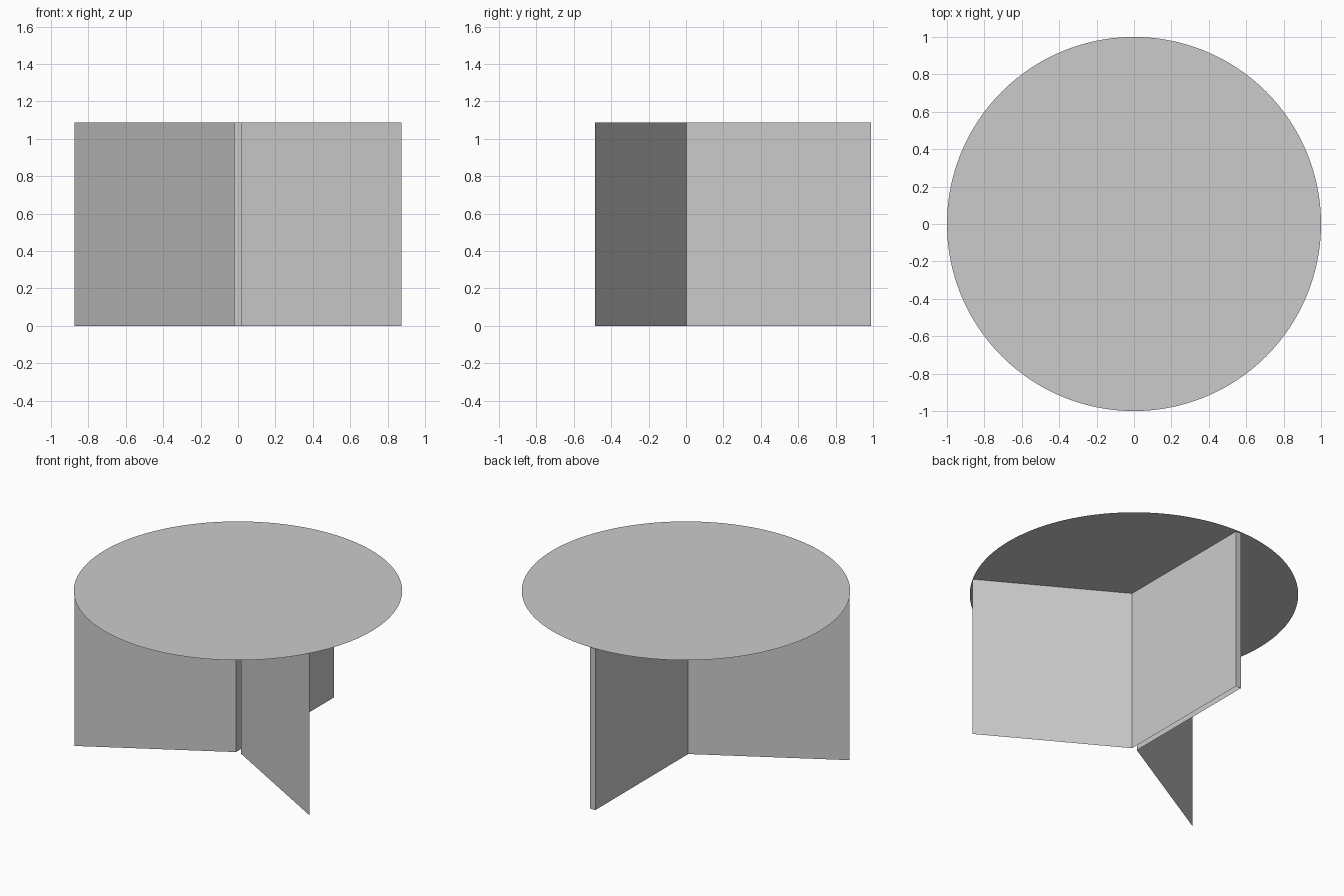
import bpy, bmesh

if "Cube" in bpy.data.objects:
    bpy.data.objects.remove(bpy.data.objects["Cube"])

HEIGHT = 1.09
RADIUS = 1.0


def make_object(name, bm):
    mesh = bpy.data.meshes.new(name)
    bm.to_mesh(mesh)
    bm.free()
    obj = bpy.data.objects.new(name, mesh)
    bpy.context.collection.objects.link(obj)
    return obj


# Round table top: a thin flat sheet
bm = bmesh.new()
bmesh.ops.create_circle(bm, cap_ends=True, segments=128, radius=RADIUS)
bmesh.ops.translate(bm, verts=bm.verts, vec=(0, 0, HEIGHT))
make_object("table_top", bm)

# Three-winged base: one folded sheet, doubled back on itself at the rear wing
half = [(-0.874, -0.487), (-0.019, 0.004), (-0.019, 0.99)]
profile = half + [(-x, y) for x, y in reversed(half)]
bm = bmesh.new()
bottom = [bm.verts.new((x, y, 0)) for x, y in profile]
top = [bm.verts.new((x, y, HEIGHT - 0.002)) for x, y in profile]
for i in range(len(profile) - 1):
    bm.faces.new((bottom[i], bottom[i + 1], top[i + 1], top[i]))
make_object("folded_base", bm)
